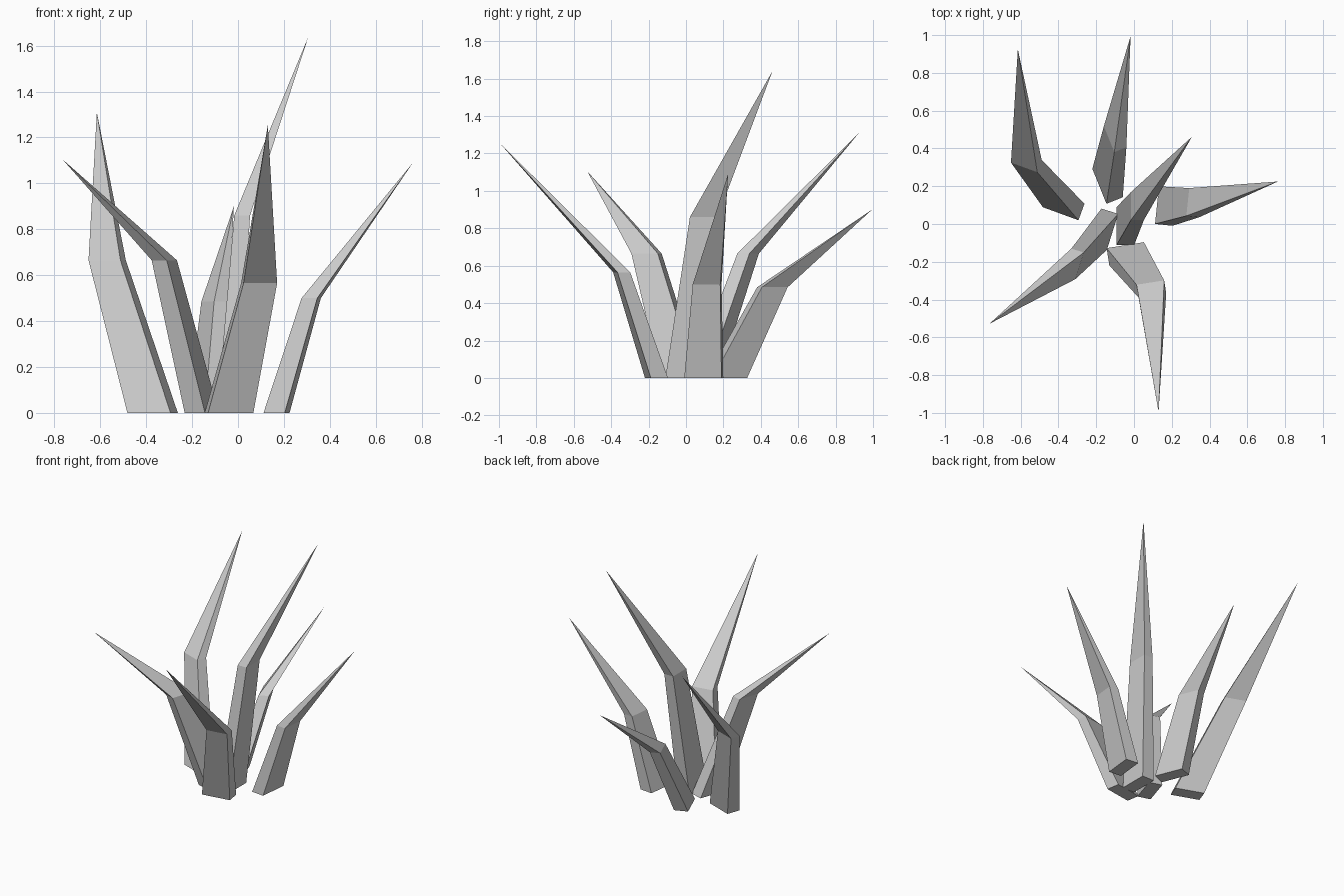
import bpy, bmesh
from mathutils import Vector
from math import radians, cos, sin

if "Cube" in bpy.data.objects:
    bpy.data.objects.remove(bpy.data.objects["Cube"])

WIDTH, DEPTH, BEND_SCALE = 0.2, 0.093, 0.74


def ring(bm, centre, angle, scale):
    """Rectangular cross-section, counter-clockwise seen from above."""
    u = Vector((cos(angle), sin(angle), 0)) * WIDTH / 2 * scale
    v = Vector((-sin(angle), cos(angle), 0)) * DEPTH / 2 * scale
    c = Vector(centre)
    return [bm.verts.new(c + a * u + b * v)
            for a, b in ((-1, -1), (1, -1), (1, 1), (-1, 1))]


def blade(name, angle, base, bend, tip):
    """Four-sided blade: foot, bent middle section, pointed tip."""
    bm = bmesh.new()
    low = ring(bm, (*base, 0), radians(angle), 1)
    mid = ring(bm, bend, radians(angle), BEND_SCALE)
    top = bm.verts.new(tip)
    bm.faces.new(low[::-1])
    for i in range(4):
        j = (i + 1) % 4
        bm.faces.new((low[i], low[j], mid[j], mid[i]))
        bm.faces.new((mid[i], mid[j], top))
    mesh = bpy.data.meshes.new(name)
    bm.to_mesh(mesh)
    bm.free()
    obj = bpy.data.objects.new(name, mesh)
    bpy.context.collection.objects.link(obj)


# Grass blades: name, turn of the wide side, foot centre, bend centre, tip
blade("blade_back_left", -20, (-0.372, 0.098), (-0.57, 0.332, 0.665), (-0.615, 0.925, 1.31))
blade("blade_back", 112, (-0.14, 0.217), (-0.1, 0.462, 0.485), (-0.018, 0.995, 0.9))
blade("blade_centre_tall", 90, (-0.045, -0.01), (0.018, 0.095, 0.86), (0.307, 0.462, 1.64))
blade("blade_right", 84, (0.168, 0.095), (0.319, 0.113, 0.5), (0.762, 0.225, 1.09))
blade("blade_front", 9, (-0.039, -0.158), (0.092, -0.344, 0.565), (0.13, -0.995, 1.255))
blade("blade_front_left", 72.5, (-0.158, -0.028), (-0.321, -0.211, 0.665), (-0.765, -0.528, 1.105))
